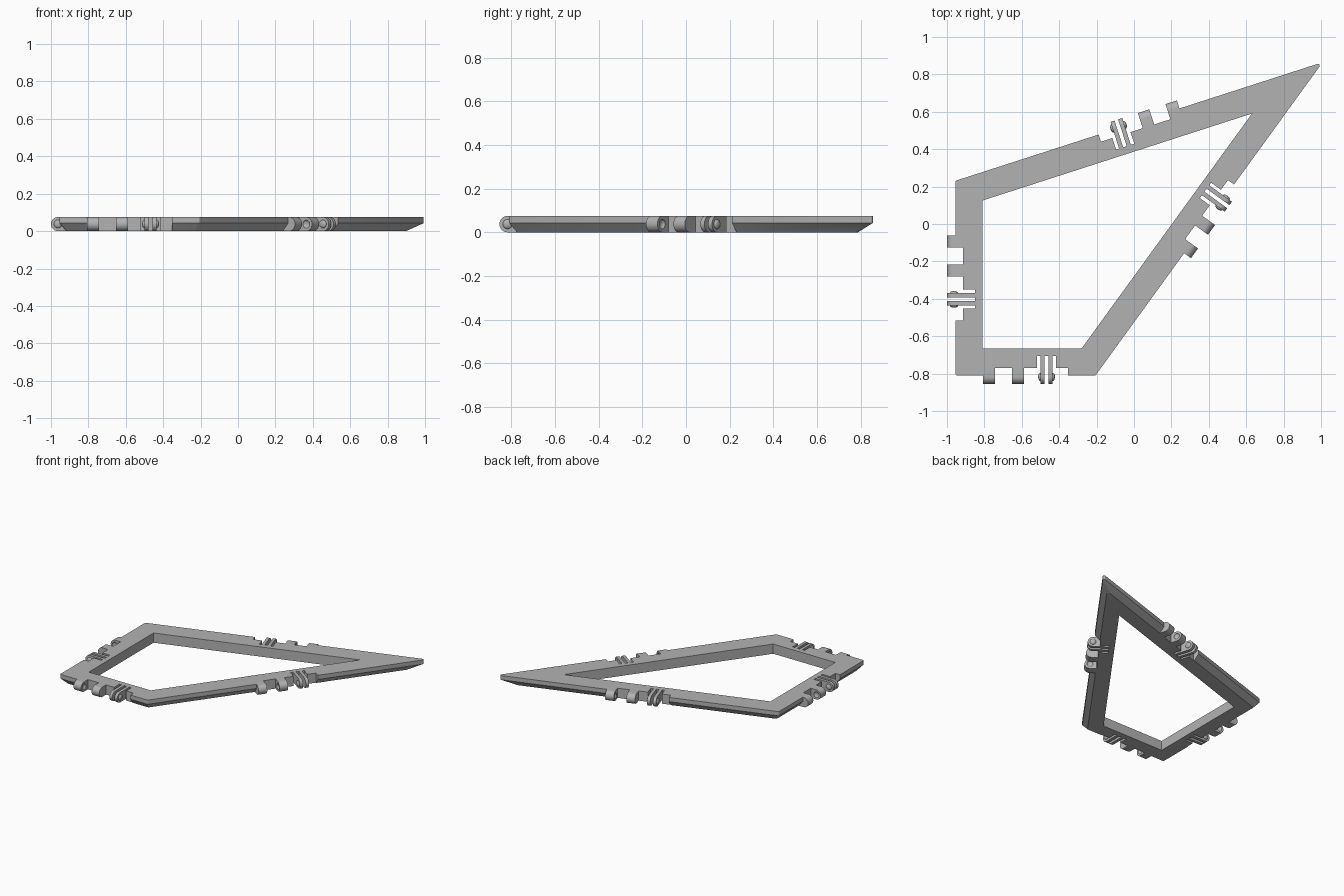
import bpy, bmesh, math
from mathutils import Matrix, Vector

if "Cube" in bpy.data.objects:
    bpy.data.objects.remove(bpy.data.objects["Cube"], do_unlink=True)

HEIGHT = 0.075
RADIUS = HEIGHT / 2
CORNERS = [Vector(p) for p in ((-0.955, -0.81), (-0.206, -0.81), (1.009, 0.865), (-0.955, 0.231))]

grey = bpy.data.materials.new("matte_grey")
grey.use_nodes = True
colour = (0.45, 0.45, 0.45, 1)
grey.diffuse_color = colour
grey.node_tree.nodes["Principled BSDF"].inputs["Base Color"].default_value = colour


def make_object(name, bm, matrix=None):
    bmesh.ops.recalc_face_normals(bm, faces=bm.faces)
    mesh = bpy.data.meshes.new(name)
    bm.to_mesh(mesh)
    bm.free()
    mesh.materials.append(grey)
    obj = bpy.data.objects.new(name, mesh)
    bpy.context.collection.objects.link(obj)
    if matrix:
        obj.matrix_world = matrix
    return obj


def select_only(obj):
    bpy.ops.object.select_all(action='DESELECT')
    obj.select_set(True)
    bpy.context.view_layer.objects.active = obj


def smooth(obj):
    select_only(obj)
    bpy.ops.object.shade_smooth_by_angle(angle=math.radians(30))


def cut(obj, cutter):
    mod = obj.modifiers.new("cut", 'BOOLEAN')
    mod.operation = 'DIFFERENCE'
    mod.solver = 'EXACT'
    mod.object = cutter
    select_only(obj)
    bpy.ops.object.modifier_apply(modifier=mod.name)
    bpy.data.objects.remove(cutter, do_unlink=True)


def prism(bm, points, offset):
    """Extrude a closed outline by an offset vector."""
    face = bm.faces.new([bm.verts.new(p) for p in points])
    grown = bmesh.ops.extrude_face_region(bm, geom=[face], use_keep_orig=True)
    verts = [g for g in grown["geom"] if isinstance(g, bmesh.types.BMVert)]
    bmesh.ops.translate(bm, verts=verts, vec=offset)


def outline(inset, radius, z, steps=5):
    """Inset the frame outline and round its corners."""
    loop = []
    for i, p in enumerate(CORNERS):
        back = (CORNERS[i - 1] - p).normalized()
        ahead = (CORNERS[(i + 1) % 4] - p).normalized()
        half = back.angle(ahead) / 2
        bisector = (back + ahead).normalized()
        centre = p + bisector * ((inset + radius) / math.sin(half))
        sweep = math.pi / 2 - half
        facing = math.atan2(-bisector.y, -bisector.x)
        for k in range(steps + 1):
            a = facing + sweep * (2 * k / steps - 1)
            loop.append((centre.x + radius * math.cos(a), centre.y + radius * math.sin(a), z))
    return loop


def edge_matrix(i):
    """Local x points out of the edge, y runs along it, origin at mid edge."""
    a, b = CORNERS[i], CORNERS[(i + 1) % 4]
    d = (b - a).normalized()
    m = (a + b) / 2
    return Matrix(((d.y, d.x, 0, m.x), (-d.x, d.y, 0, m.y), (0, 0, 1, 0), (0, 0, 0, 1)))


# Frame ring with a chamfered lower outside edge
bm = bmesh.new()
loops = [outline(0.145, 0, 0), outline(0.036, 0.01, 0), outline(0, 0.01, 0.0425),
         outline(0, 0.01, HEIGHT), outline(0.145, 0, HEIGHT)]
rings = [[bm.verts.new(p) for p in loop] for loop in loops]
for r, ring in enumerate(rings):
    other = rings[(r + 1) % len(rings)]
    for k in range(len(ring)):
        n = (k + 1) % len(ring)
        bm.faces.new((ring[k], ring[n], other[n], other[k]))
bmesh.ops.remove_doubles(bm, verts=bm.verts, dist=1e-5)
frame = make_object("frame", bm)

# Hinge recess with a deeper pocket for the leaves, on every edge
RECESS, POCKET, HALF = -0.04, -0.105, 0.227
SLOT = (0.061, 0.163)
bm = bmesh.new()
for i in range(4):
    shape = [(0.1, -HALF), (0.1, HALF), (RECESS, HALF), (RECESS, SLOT[1]),
             (POCKET, SLOT[1]), (POCKET, SLOT[0]), (RECESS, SLOT[0]), (RECESS, -HALF)]
    prism(bm, [edge_matrix(i) @ Vector((x, y, -0.05)) for x, y in shape], (0, 0, 0.2))
cut(frame, make_object("recess_cutter", bm))
smooth(frame)

AXIS = 0.0075


def hinge_tab(name, matrix, start, end, root):
    """Round-nosed tab reaching out from the frame."""
    arc = [math.pi * (k / 16 - 0.5) for k in range(17)]
    shape = [(root, 0)] + [(AXIS + RADIUS * math.cos(a), RADIUS + RADIUS * math.sin(a))
                           for a in arc] + [(root, HEIGHT)]
    bm = bmesh.new()
    prism(bm, [(x, start, z) for x, z in shape], (0, end - start, 0))
    return make_object(name, bm, matrix)


def button(name, matrix, y):
    """Flattened dome centred on the hinge axis."""
    bm = bmesh.new()
    bmesh.ops.create_uvsphere(bm, u_segments=20, v_segments=12, radius=1,
                              matrix=Matrix.Translation((AXIS, y, RADIUS))
                              @ Matrix.Diagonal((0.022, 0.012, 0.022, 1)))
    return make_object(name, bm, matrix)


# Knuckles with facing dimples, and spring leaves with outward buttons
for i, side in enumerate(("front", "right", "back", "left")):
    m = edge_matrix(i)
    for n, (start, end, dimple) in enumerate(((-HALF, -0.163, -0.163), (-0.072, -0.008, -0.072))):
        knuckle = hinge_tab(f"{side}_knuckle_{n + 1}", m, start, end, RECESS)
        bpy.context.view_layer.update()
        cut(knuckle, button("dimple_cutter", m, dimple))
        smooth(knuckle)
    for n, (start, end, bump) in enumerate(((0.08, 0.103, 0.08), (0.123, 0.146, 0.146))):
        smooth(hinge_tab(f"{side}_leaf_{n + 1}", m, start, end, POCKET))
        smooth(button(f"{side}_button_{n + 1}", m, bump))
